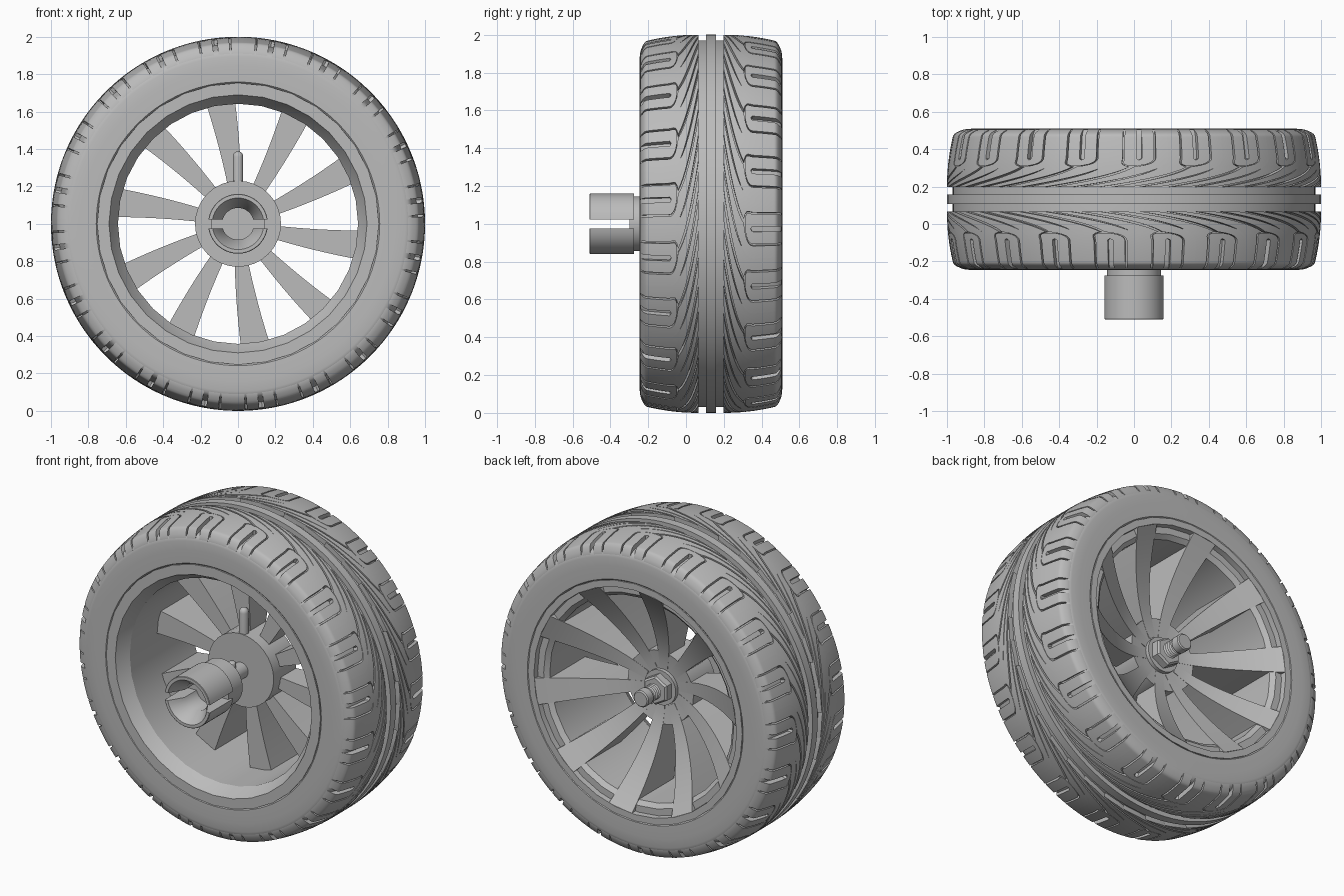
import bpy, bmesh
from math import sin, cos, asin, pi, radians

cube = bpy.data.objects.get("Cube")
if cube:
    bpy.data.objects.remove(cube, do_unlink=True)

MID = 0.132          # middle plane of the tyre along y
PITCHES = 20         # tread repeats around the tyre
PITCH = 2 * pi / PITCHES
DEPTH = 0.03         # groove depth

grey = bpy.data.materials.new("plain_grey")
grey.use_nodes = True
grey.diffuse_color = (0.5, 0.5, 0.5, 1)
grey.node_tree.nodes["Principled BSDF"].inputs["Base Color"].default_value = (0.5, 0.5, 0.5, 1)


def polar(r, a, y):
    """Point at radius r and clockwise angle a from the top, around the wheel axis."""
    return (r * sin(a), y, 1 + r * cos(a))


def loft(bm, rings, loop=False):
    """Skin closed rings of equal size, capping the ends unless they loop."""
    vs = [[bm.verts.new(p) for p in ring] for ring in rings]
    n = len(vs[0])
    pairs = list(zip(vs, vs[1:])) + ([(vs[-1], vs[0])] if loop else [])
    for a, b in pairs:
        for i in range(n):
            j = (i + 1) % n
            bm.faces.new((a[i], a[j], b[j], b[i]))
    if not loop:
        bm.faces.new(vs[0])
        bm.faces.new(vs[-1][::-1])


def finish(name, bm, angle=35, merge=True):
    if merge:
        bmesh.ops.remove_doubles(bm, verts=bm.verts, dist=1e-5)
    bmesh.ops.recalc_face_normals(bm, faces=bm.faces)
    mesh = bpy.data.meshes.new(name)
    bm.to_mesh(mesh)
    bm.free()
    mesh.materials.append(grey)
    obj = bpy.data.objects.new(name, mesh)
    bpy.context.collection.objects.link(obj)
    bpy.ops.object.select_all(action='DESELECT')
    obj.select_set(True)
    bpy.context.view_layer.objects.active = obj
    bpy.ops.object.shade_smooth_by_angle(angle=radians(angle))


def lathe(name, profile, n, angle=35):
    """Turn a closed (radius, y) profile around the wheel axis."""
    bm = bmesh.new()
    loft(bm, [[polar(r, 2 * pi * k / n, y) for r, y in profile] for k in range(n)], True)
    finish(name, bm, angle)


def crown(d):
    """Tread radius at distance d from the middle plane, rounded at the shoulder."""
    r = 1 - 0.035 * (max(d - 0.07, 0) / 0.28) ** 2
    return r - 38 * max(d - 0.338, 0) ** 2


# Tyre carcass: groove floor, rounded shoulders, sidewalls and bead
half = [(crown(d) - DEPTH, d) for d in (0, 0.07, 0.14, 0.21, 0.28, 0.32)]
half += [(0.937, 0.345), (0.927, 0.362), (0.915, 0.372), (0.895, 0.376), (0.84, 0.379),
         (0.758, 0.378), (0.74, 0.36)]
lathe("tyre_carcass", [(r, MID - d) for r, d in half[::-1]] + [(r, MID + d) for r, d in half[1:]], 112)

# Centre rib
lathe("tread_centre_rib", [(0.95, MID - 0.026), (1, MID - 0.026), (1, MID + 0.026), (0.95, MID + 0.026)], 112)


# Tread blocks, described by width rules at distance v from the centre channel
TIP, EDGE = 0.112, 0.307


def sweep(v):
    return 0.5 * (1 - (1 - min(v / 0.16, 1)) ** 2.2)


def tongue(v):
    """Half width of the rounded shoulder tongue."""
    t = min(max((v - TIP) / 0.04, 0), 1)
    return 0.08 * (1 - (1 - t) ** 2.5) ** 0.4


def gap(v):
    return 0.03 - 0.02 * min(v / TIP, 1)


def sipe(v):
    return 0.022 * max(1 - v / 0.1, 0)


def slot(v):
    return 0.014 if v > 0.15 else 0


def pad(bm, side, phase, v0, left, right, cols=4):
    rings, rows = [], int((EDGE - v0) / 0.0075)
    for i in range(rows + 1):
        v = v0 + (EDGE - v0) * i / rows
        d = 0.066 + v
        y, r = MID + side * d, crown(d)
        a0, a1 = (phase + sweep(v) + f(v) for f in (left, right))
        top = [polar(r, a0 + (a1 - a0) * k / cols, y) for k in range(cols + 1)]
        rings.append([polar(r - 0.045, a0, y)] + top + [polar(r - 0.045, a1, y)])
    loft(bm, rings)


for side, name in ((-1, "front_tread_blocks"), (1, "back_tread_blocks")):
    bm = bmesh.new()
    for k in range(PITCHES):
        phase = PITCH * (k + (0.5 if side > 0 else 0))
        # sweeping bands, split by a tapering sipe
        pad(bm, side, phase, 0, lambda v: tongue(v) + gap(v), lambda v: PITCH / 2 - sipe(v))
        pad(bm, side, phase, 0, lambda v: PITCH / 2 + sipe(v), lambda v: PITCH - tongue(v) - gap(v))
        # shoulder tongue, split by a slot
        pad(bm, side, phase, TIP + 0.001, lambda v: -tongue(v), lambda v: -slot(v))
        pad(bm, side, phase, TIP + 0.001, slot, tongue)
    finish(name, bm, 35, False)

# Rim: front flange, chamfer, barrel, stepped back lip
lathe("rim", [(0.753, -0.247), (0.69, -0.247), (0.685, -0.235), (0.642, -0.17), (0.642, 0.45),
              (0.668, 0.475), (0.71, 0.475), (0.712, 0.51), (0.753, 0.51)], 32, 20)

# Ten deep spokes, flat in front and dished at the back
bm = bmesh.new()
STEPS = 12
for k in range(10):
    rings = []
    for i in range(STEPS + 1):
        t = i / STEPS
        r = 0.12 + 0.592 * t
        a = radians(36 * k - 4.5 - 4 * t)
        w = (0.028 + 0.054 * t) / r
        back = 0.24 + 0.27 * t ** 1.65
        rings.append([polar(r, a - w, 0.1), polar(r, a + w, 0.1),
                      polar(r, a + w, back), polar(r, a - w, back)])
    loft(bm, rings)
finish("spokes", bm, 30, False)

# Hub, washer and nut
lathe("hub", [(0, 0.03), (0.23, 0.03), (0.23, 0.254), (0.12, 0.236), (0, 0.236)], 32)
lathe("washer", [(0, 0.23), (0.11, 0.23), (0.11, 0.26), (0, 0.26)], 32)
lathe("nut", [(0, 0.25), (0.092, 0.25), (0.092, 0.305), (0.08, 0.315), (0, 0.315)], 6, 10)

# Axle with a threaded outer end
thread = []
for k in range(5):
    y = 0.315 + 0.016 * k
    thread += [(0.036, y), (0.05, y + 0.008)]
lathe("axle", [(0, -0.2), (0.05, -0.2), (0.05, 0.31)] + thread
      + [(0.036, 0.395), (0.052, 0.4), (0.052, 0.45), (0.045, 0.457), (0, 0.457)], 24)

# Drive cup: solid neck and two jaws with a parallel slot between them
lathe("drive_cup_neck", [(0, -0.3), (0.145, -0.3), (0.145, -0.16), (0.135, -0.15), (0, -0.15)], 40)
bm = bmesh.new()
jaw = [(0.16, -0.275), (0.16, -0.507), (0.157, -0.51), (0.138, -0.51), (0.085, -0.42), (0.085, -0.275)]
for start in (-pi / 2, pi / 2):
    rings = []
    for k in range(21):
        ring = []
        for r, y in jaw:
            trim = asin(0.024 / r)
            ring.append(polar(r, start + trim + (pi - 2 * trim) * k / 20, y))
        rings.append(ring)
    loft(bm, rings)
finish("drive_cup_jaws", bm)


# Upright round pins
def pin(name, y, r, z0, z1, dome):
    bm = bmesh.new()
    levels = [(r, z0), (r, z1 - dome)]
    levels += [(r * cos(k * pi / 10), z1 - dome + dome * sin(k * pi / 10)) for k in range(1, 5)]
    loft(bm, [[(q * cos(pi * j / 8), y + q * sin(pi * j / 8), z) for j in range(16)] for q, z in levels])
    finish(name, bm)


pin("hub_pin", 0.06, 0.028, 1.1, 1.388, 0.03)
pin("axle_cross_pin", -0.06, 0.022, 0.91, 1.09, 0.008)
